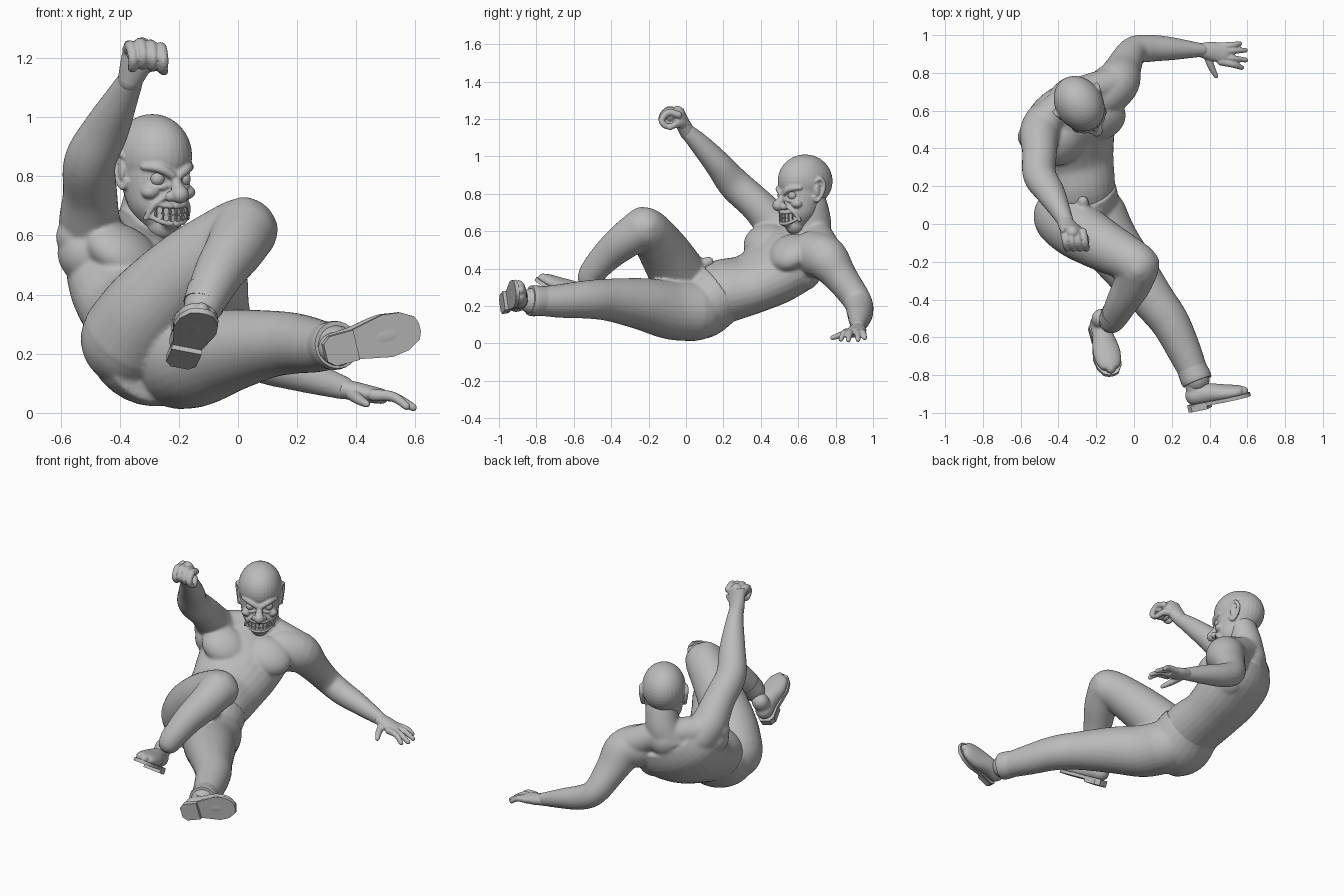
import bpy, bmesh, math
from mathutils import Vector, Matrix

if "Cube" in bpy.data.objects:
    bpy.data.objects.remove(bpy.data.objects["Cube"])

clay = bpy.data.materials.new("plain grey")
clay.use_nodes = True
GREY = (0.5, 0.5, 0.5, 1)
clay.diffuse_color = GREY
clay.node_tree.nodes["Principled BSDF"].inputs["Base Color"].default_value = GREY


def blob(bm, c, r, rot=None):
    """Ellipsoid at c with radii r."""
    r = r if isinstance(r, tuple) else (r, r, r)
    m = Matrix.Translation(c) @ (rot or Matrix()) @ Matrix.Diagonal((*r, 1))
    bmesh.ops.create_uvsphere(bm, u_segments=32, v_segments=20, radius=1, matrix=m)


def loft(bm, stations, side=(1, 0, 0), side_end=None, round_ends=True, steps=5):
    """Elliptical tube through stations (x, y, z, half width, half depth)."""
    st = [Vector(s if len(s) == 5 else (*s, s[3])) for s in stations]
    pts, n = [], len(st) - 1
    for i in range(n):
        p0, p1, p2, p3 = st[max(i - 1, 0)], st[i], st[i + 1], st[min(i + 2, n)]
        for k in range(steps):
            t = k / steps
            pts.append(0.5 * (2 * p1 + (p2 - p0) * t + (2 * p0 - 5 * p1 + 4 * p2 - p3) * t**2
                              + (3 * p1 - p0 - 3 * p2 + p3) * t**3))
    pts.append(st[-1])
    a, b = Vector(side), Vector(side_end or side)
    rings = []
    for i, p in enumerate(pts):
        d = Vector(pts[min(i + 1, len(pts) - 1)][:3]) - Vector(pts[max(i - 1, 0)][:3])
        d.normalize()
        u = a.lerp(b, i / (len(pts) - 1))
        u = (u - d * u.dot(d)).normalized()
        v = d.cross(u)
        ang = [math.tau * k / 28 for k in range(28)]
        rings.append([bm.verts.new(Vector(p[:3]) + u * p[3] * math.cos(q) + v * p[4] * math.sin(q))
                      for q in ang])
    for r, s in zip(rings, rings[1:]):
        for k in range(28):
            bm.faces.new((r[k], r[(k + 1) % 28], s[(k + 1) % 28], s[k]))
    bm.faces.new(rings[0][::-1])
    bm.faces.new(rings[-1])
    if round_ends:
        for p in (st[0], st[-1]):
            blob(bm, p[:3], min(p[3], p[4]) * 0.98)


def frame(origin, forward, up):
    """Matrix with y along forward and z towards up."""
    y = (Vector(forward) - Vector(origin)).normalized()
    x = y.cross(Vector(up)).normalized()
    m = Matrix((x, y, x.cross(y))).transposed().to_4x4()
    m.translation = origin
    return m


def part(name, bm, voxel=0, smooth=0, place=None):
    """Turn a bmesh into an object, optionally fused into one skin."""
    bmesh.ops.recalc_face_normals(bm, faces=bm.faces)
    me = bpy.data.meshes.new(name)
    bm.to_mesh(me)
    bm.free()
    me.materials.append(clay)
    ob = bpy.data.objects.new(name, me)
    bpy.context.collection.objects.link(ob)
    if place:
        ob.matrix_world = place
    if voxel:
        m = ob.modifiers.new("fuse", "REMESH")
        m.mode, m.voxel_size, m.use_smooth_shade = "VOXEL", voxel, True
        s = ob.modifiers.new("relax", "SMOOTH")
        s.factor, s.iterations = 0.5, smooth
    else:
        bpy.ops.object.select_all(action="DESELECT")
        ob.select_set(True)
        bpy.context.view_layer.objects.active = ob
        bpy.ops.object.shade_smooth_by_angle(angle=math.radians(40))


HIPS, SHOULDERS = (1, 0.05, -0.3), (0.83, 0.52, -0.2)

# Bare torso, neck, chest muscles and both arms fused together
bm = bmesh.new()
loft(bm, [(-.29, .08, .215, .19, .15), (-.30, .19, .275, .204, .168), (-.32, .335, .315, .218, .155),
          (-.335, .475, .388, .245, .168), (-.34, .59, .475, .25, .165), (-.33, .67, .56, .17, .11)],
     HIPS, SHOULDERS)
loft(bm, [(-.33, .655, .55, .13, .11), (-.31, .675, .64, .102), (-.29, .665, .74, .092)])
for shoulder in ((-.49, .53, .6), (-.12, .74, .5)):
    loft(bm, [(-.32, .69, .6, .08), (*shoulder, .09)])
# Chest, side back and shoulder blade muscles
chest = frame((0, 0, 0), (0, .85, .5), (.48, -.47, .75))
for c in ((-.39, .42, .545), (-.168, .555, .485)):
    blob(bm, c, (.135, .118, .078), chest)
blob(bm, (-.22, .62, .385), .105)
blob(bm, (-.51, .47, .54), .1)
blob(bm, (-.55, .46, .595), .066)
loft(bm, [(-.47, .54, .56, .11), (-.5, .48, .63, .106), (-.5, .38, .74, .092, .092),
          (-.5, .26, .85, .088), (-.445, .17, .96, .078, .072), (-.395, .08, 1.06, .057),
          (-.36, .01, 1.13, .042)])
loft(bm, [(-.17, .68, .48, .125), (-.09, .75, .45, .12), (-.055, .83, .35, .095, .09),
          (-.005, .915, .23, .076), (.08, .93, .175, .072), (.2, .928, .135, .061),
          (.37, .92, .08, .038, .034)])
part("torso_and_arms", bm, .01, 3)

# Trousers: pelvis, stretched left leg and bent right leg
bm = bmesh.new()
loft(bm, [(-.27, -.03, .185, .17, .15), (-.29, .06, .202, .215, .182), (-.295, .14, .252, .212, .177),
          (-.30, .18, .28, .203, .172)], HIPS, round_ends=False)
loft(bm, [(-.2, .05, .172, .16), (-.14, -.08, .178, .157), (-.03, -.23, .21, .14),
          (.10, -.4, .232, .115), (.19, -.52, .235, .103), (.265, -.67, .227, .09),
          (.33, -.82, .225, .073)])
loft(bm, [(-.37, .04, .25, .165), (-.30, -.03, .35, .155), (-.17, -.11, .48, .138),
          (-.04, -.18, .58, .12), (.02, -.22, .615, .115)])
loft(bm, [(.02, -.23, .615, .112), (-.01, -.32, .555, .1), (-.06, -.41, .48, .086),
          (-.10, -.485, .4, .073), (-.12, -.515, .355, .066)])
for p in ((.02, -.235, .655), (.06, -.21, .62)):
    blob(bm, p, .075)
# Front fold of the cloth
loft(bm, [(-.27, .12, .435, .03), (-.26, .02, .39, .035), (-.24, -.05, .33, .03)])
part("trousers", bm, .01, 3)

# Trouser cuffs
bm = bmesh.new()
loft(bm, [(.30, -.75, .228, .077), (.325, -.81, .228, .083), (.335, -.835, .23, .08)], round_ends=False)
loft(bm, [(-.10, -.475, .41, .073), (-.118, -.51, .362, .069)], round_ends=False)
part("trouser_cuffs", bm)


def shoe(side, heel, toe, up):
    place = frame(heel, toe, up)
    bm = bmesh.new()
    loft(bm, [(0, .04, .05, .052), (0, .11, .047, .056, .054), (0, .2, .032, .073, .046),
              (0, .27, .024, .065, .036), (0, .305, .02, .045, .027)])
    loft(bm, [(0, .05, .04, .046), (.0, .05, .12, .05)])
    part(side + "_shoe", bm, .008, 2, place)
    # Sole outline and heel block
    bm = bmesh.new()
    outline = [(.03, -.005), (.05, .02), (.05, .1), (.064, .17), (.074, .22), (.066, .28), (.04, .325), (.015, .335)]
    for pts, low, high in ((outline, -.012, .008),
                           ([(.03, -.005), (.052, .02), (.052, .105)], -.03, .0)):
        loop = pts + [(-x, y) for x, y in pts[::-1]]
        f = bm.faces.new([bm.verts.new((x, y, low)) for x, y in loop])
        ext = bmesh.ops.extrude_face_region(bm, geom=[f])["geom"]
        bmesh.ops.translate(bm, vec=(0, 0, high - low),
                            verts=[g for g in ext if isinstance(g, bmesh.types.BMVert)])
    part(side + "_sole", bm, place=place)


shoe("left", (.295, -.965, .205), (.61, -.9, .29), (-.15, 1, .1))
shoe("right", (-.195, -.52, .18), (-.125, -.775, .33), (.1, .45, .9))

# Open left hand resting on the ground
bm = bmesh.new()
loft(bm, [(.35, .92, .083, .037, .033), (.41, .915, .07, .05, .032), (.485, .9, .056, .053, .026)], (0, 1, 0))
for y0, x1, y1, z1 in ((.94, .56, .955, .03), (.915, .59, .92, .02), (.885, .592, .868, .018), (.86, .57, .828, .022)):
    loft(bm, [(.46, y0, .06, .021), (.525, (y0 + y1) / 2, .054, .017), (x1, y1, z1, .013)])
loft(bm, [(.39, .89, .06, .022), (.41, .83, .045, .018), (.435, .782, .03, .012)])
part("left_hand", bm, .005, 1)

# Raised right hand with curled fingers
bm = bmesh.new()
loft(bm, [(-.365, .01, 1.125, .042), (-.345, -.02, 1.18, .054, .038), (-.325, -.045, 1.235, .062, .035)],
     (.9, -.1, -.3))
blob(bm, (-.318, -.085, 1.215), (.06, .04, .04))
for i in range(4):
    x, z = -.372 + i * .034, 1.238 - abs(i - 1.2) * .009
    loft(bm, [(x, -.04, z, .02), (x + .01, -.095, z + .012, .019), (x + .018, -.13, z - .028, .017),
              (x + .016, -.105, z - .06, .016), (x + .012, -.07, z - .055, .013)])
loft(bm, [(-.33, -.01, 1.17, .026), (-.275, -.045, 1.175, .02), (-.25, -.085, 1.155, .015)])
part("right_fist", bm, .005, 1)

# Head, sculpted facing -y about the cranium centre, then turned
turn = Matrix.Translation((-.29, .637, .868)) @ Matrix.Rotation(math.radians(33), 4, "Z")
bm = bmesh.new()
blob(bm, (0, 0, 0), (.126, .155, .142))
loft(bm, [(0, -.01, -.03, .118, .135), (0, -.03, -.12, .11, .112), (0, -.05, -.18, .094, .09),
          (0, -.065, -.232, .057, .055)])
blob(bm, (0, -.11, -.225), (.036, .03, .026))
loft(bm, [(0, -.135, -.06, .017), (0, -.152, -.095, .019), (0, -.172, -.13, .031)])
for s in (-1, 1):
    # Angry brows, cheekbones, nostrils, lids, smile folds and ears
    loft(bm, [(s * .095, -.093, -.036, .011), (s * .055, -.134, -.042, .016), (s * .014, -.147, -.066, .014)])
    blob(bm, (s * .072, -.1, -.122), (.032, .03, .024))
    blob(bm, (s * .026, -.153, -.137), .018)
    loft(bm, [(s * .078, -.1, -.095, .008), (s * .05, -.13, -.107, .008), (s * .022, -.13, -.1, .008)])
    loft(bm, [(s * .03, -.136, -.135, .008), (s * .066, -.115, -.165, .011), (s * .082, -.088, -.21, .01)])
    blob(bm, (s * .12, .005, -.05), (.012, .026, .04), Matrix.Rotation(s * .35, 4, "Z"))
    loft(bm, [(s * .115, -.023, -.085, .01), (s * .121, -.003, -.105, .011), (s * .126, .025, -.07, .011),
              (s * .133, .035, -.02, .011), (s * .13, .015, .012, .011), (s * .119, -.017, -.005, .009)])


def jaw_arc(angle, z, out=0):
    """Point around the mouth."""
    return ((.084 + out) * math.sin(angle), -.053 - (.086 + out) * math.cos(angle), z)


for z, bend, r in ((-.17, .012, .009), (-.23, .026, .009)):
    loft(bm, [(*jaw_arc(q, z + bend * q * q), r) for q in (-.95, -.5, 0, .5, .95)])
# Forehead wrinkles
for z in (.0, .022):
    loft(bm, [(.118 * math.sin(q), -.147 * math.cos(q), z, .006) for q in (-.6, -.2, .2, .6)])
part("head", bm, .005, 2, turn)

# Eyes
bm = bmesh.new()
for s in (-1, 1):
    blob(bm, (s * .052, -.113, -.077), .025)
part("eyes", bm, place=turn)

# Two rows of clenched teeth
bm = bmesh.new()
for i in range(8):
    q = (i - 3.5) * .25
    for z, bend in ((-.188, .012), (-.211, .02)):
        m = Matrix.Translation(jaw_arc(q, z + bend * q * q, .001)) @ Matrix.Rotation(q, 4, "Z")
        bmesh.ops.create_cube(bm, size=1, matrix=m @ Matrix.Diagonal((.019, .016, .021, 1)))
bmesh.ops.bevel(bm, geom=bm.edges[:], offset=.003, segments=2, affect="EDGES")
part("teeth", bm, place=turn)
